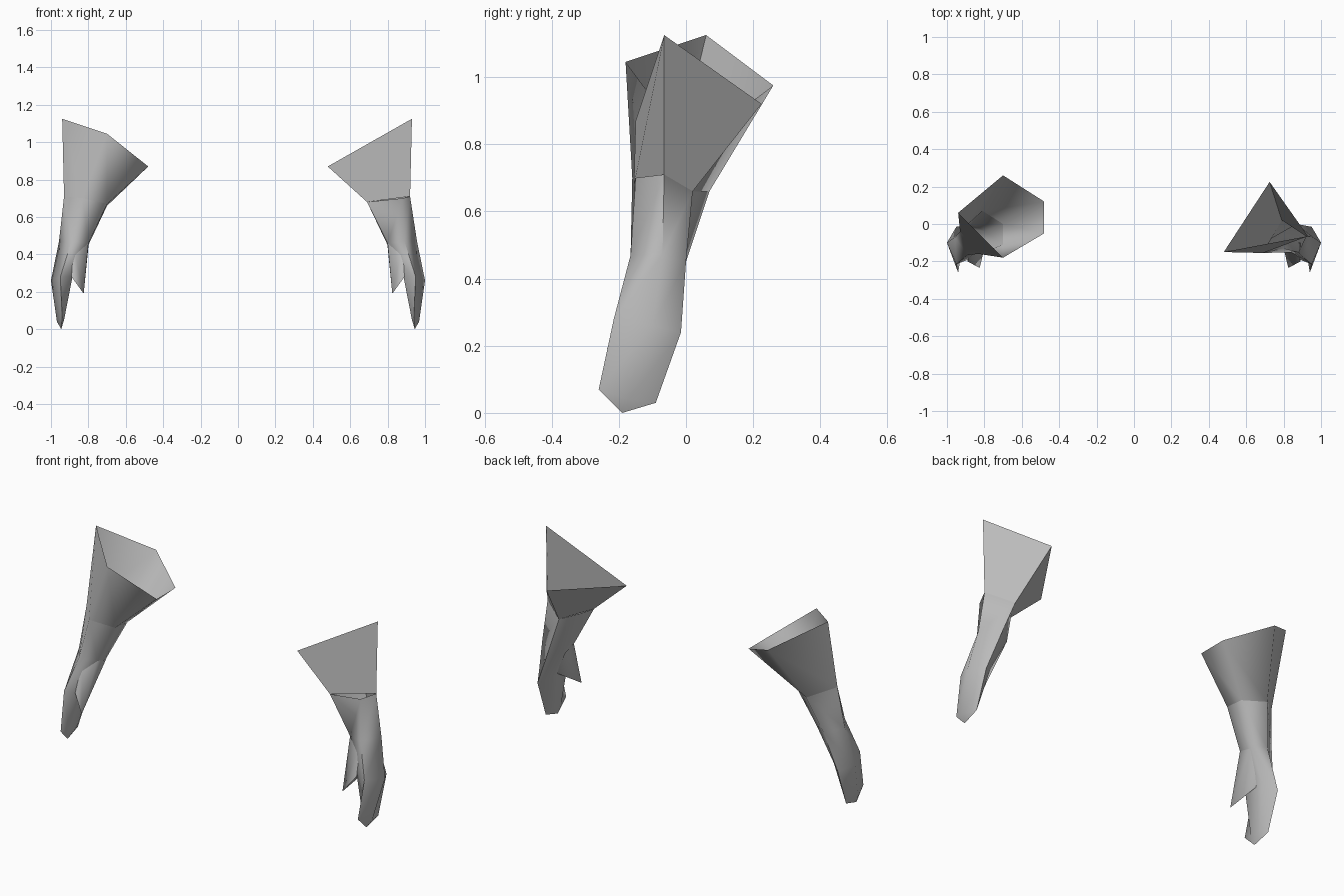
import bpy, bmesh, math

if "Cube" in bpy.data.objects:
    bpy.data.objects.remove(bpy.data.objects["Cube"])

grey = bpy.data.materials.new("glove_grey")
grey.use_nodes = True
grey.diffuse_color = (0.5, 0.5, 0.5, 1)
grey.node_tree.nodes["Principled BSDF"].inputs["Base Color"].default_value = (0.5, 0.5, 0.5, 1)


def loft(name, rings, side, tip=None, angle=50):
    """Skin a list of equal closed rings, optionally closed to a tip; side mirrors x."""
    bm = bmesh.new()
    rows = [[bm.verts.new((p[0] * side, p[1], p[2])) for p in r] for r in rings]
    n = len(rows[0])
    for a, b in zip(rows, rows[1:]):
        for i in range(n):
            j = (i + 1) % n
            bm.faces.new((a[i], b[i], b[j], a[j]))
    if tip:
        t = bm.verts.new((tip[0] * side, tip[1], tip[2]))
        for i in range(n):
            bm.faces.new((rows[-1][i], t, rows[-1][(i + 1) % n]))
    # orient outwards: rings run outer, front, inner, back
    if side < 0:
        bmesh.ops.reverse_faces(bm, faces=bm.faces[:])
    me = bpy.data.meshes.new(name)
    bm.to_mesh(me)
    bm.free()
    me.materials.append(grey)
    ob = bpy.data.objects.new(name, me)
    bpy.context.collection.objects.link(ob)
    bpy.ops.object.select_all(action='DESELECT')
    ob.select_set(True)
    bpy.context.view_layer.objects.active = ob
    bpy.ops.object.shade_smooth_by_angle(angle=math.radians(angle))
    return ob


# Wrist rings: outer, front, inner front, inner back, back
wrist_right = [(.93, -.04, .71), (.83, -.16, .70), (.70, -.11, .67), (.70, .0, .66), (.81, .07, .66)]
wrist_left = [(.92, -.065, .71), (.88, -.15, .70), (.69, -.155, .68), (.73, -.08, .67), (.79, .02, .66)]

# Forearm, palm and finger rings shared by both sides
hand = [
    [(.957, -.07, .47), (.89, -.165, .47), (.80, -.13, .46), (.795, -.04, .46), (.87, .0, .45)],
    [(1.0, -.10, .26), (.95, -.215, .28), (.885, -.19, .28), (.885, -.06, .28), (.95, -.015, .24)],
    [(.968, -.17, .04), (.94, -.26, .07), (.93, -.20, .05), (.93, -.13, .05), (.95, -.09, .03)],
]
finger_tip = (.945, -.19, .0)
thumb_base = [(.88, -.15, .45), (.80, -.13, .46), (.80, -.05, .44), (.89, -.10, .28), (.89, -.20, .28)]
thumb_tip = (.825, -.235, .19)

# Flared open cuffs: five-sided on the right, three-sided on the left
rim_right = [(.94, .06, 1.125), (.70, -.18, 1.045), (.48, -.05, .87), (.48, .12, .87), (.70, .26, .975)]
rim_left = [(.93, -.065, 1.125), (.48, -.15, .87), (.725, .225, .92)]

loft("right_cuff", [rim_right, wrist_right], -1, angle=80)
loft("left_cuff", [rim_left, [wrist_left[0], wrist_left[2], wrist_left[4]]], 1, angle=50)

for label, side, wrist in (("right", -1, wrist_right), ("left", 1, wrist_left)):
    loft(label + "_hand", [wrist] + hand, side, finger_tip, 80)
    loft(label + "_thumb", [thumb_base], side, thumb_tip, 80)
